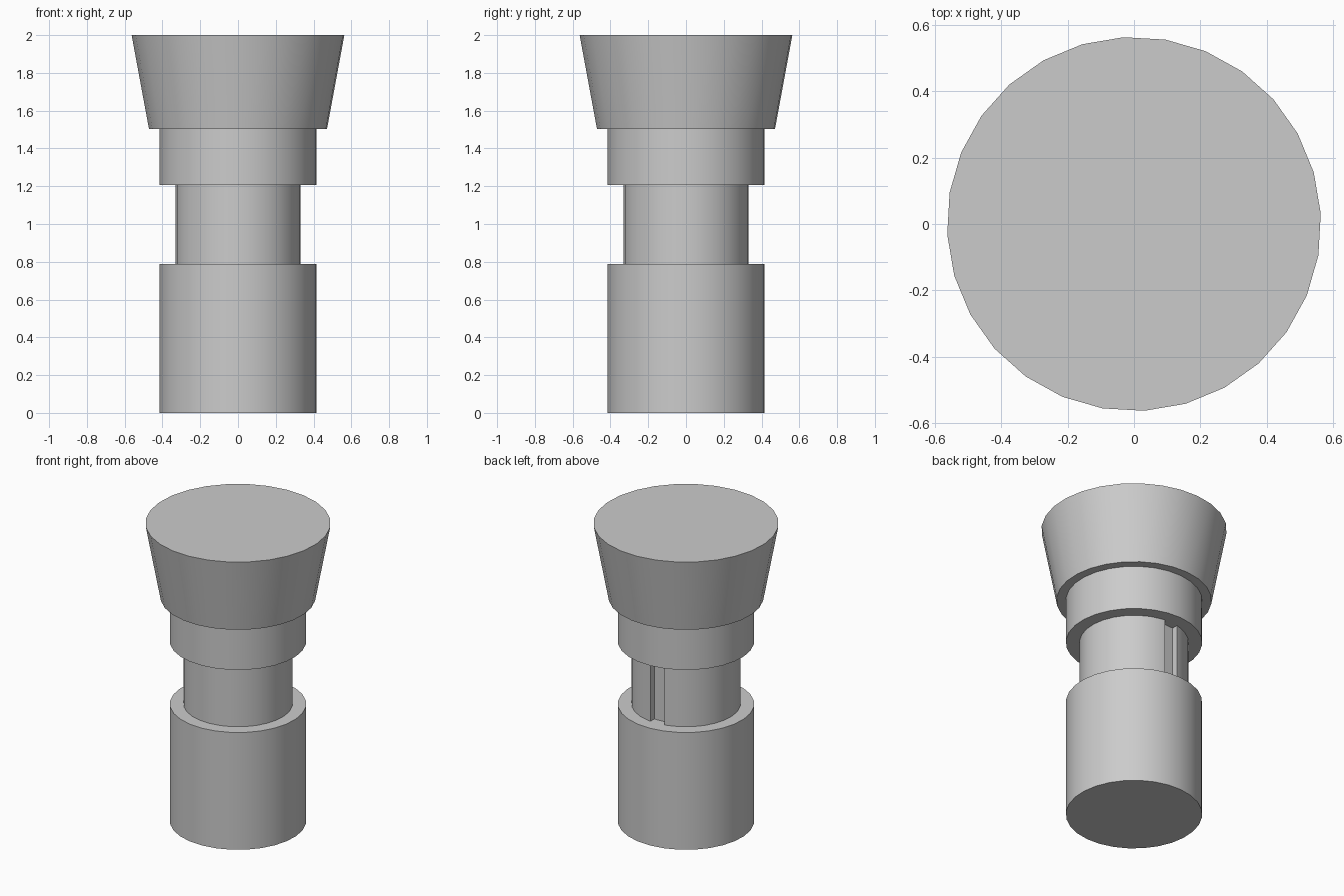
import bpy
import math

SIDES = 28
PHASE = math.radians(3.2)

cube = bpy.data.objects.get("Cube")
if cube:
    bpy.data.objects.remove(cube, do_unlink=True)

# One plain grey for every part
grey = bpy.data.materials.new("plain_grey")
grey.use_nodes = True
colour = (0.6, 0.6, 0.6, 1)
grey.diffuse_color = colour
grey.node_tree.nodes["Principled BSDF"].inputs["Base Color"].default_value = colour


def ring(radius):
    """Round cross-section as (x, y) points."""
    angles = [PHASE + math.tau * i / SIDES for i in range(SIDES)]
    return [(radius * math.cos(a), radius * math.sin(a)) for a in angles]


def prism(name, lower, upper, z0, z1):
    """Closed solid between two matching cross-sections."""
    n = len(lower)
    verts = [(x, y, z0) for x, y in lower] + [(x, y, z1) for x, y in upper]
    faces = [(i, (i + 1) % n, n + (i + 1) % n, n + i) for i in range(n)]
    faces += [tuple(reversed(range(n))), tuple(range(n, 2 * n))]
    mesh = bpy.data.meshes.new(name)
    mesh.from_pydata(verts, [], faces)
    mesh.materials.append(grey)
    obj = bpy.data.objects.new(name, mesh)
    bpy.context.collection.objects.link(obj)
    bpy.ops.object.select_all(action="DESELECT")
    obj.select_set(True)
    bpy.context.view_layer.objects.active = obj
    bpy.ops.object.shade_smooth_by_angle(angle=math.radians(30))
    return obj


def grooved_ring(radius, depth, centre, half_width):
    """Round cross-section with one narrow vertical groove."""
    points = []
    for x, y in ring(radius):
        if y < 0 or abs(x - centre) > half_width + 0.02:
            points.append((x, y))
        elif abs(x - centre) < half_width:
            # Replace the point inside the groove by its four corners
            for side, inset in ((1, 0), (1, depth), (-1, depth), (-1, 0)):
                px = centre + side * half_width
                points.append((px, math.sqrt(radius ** 2 - px ** 2) - inset))
    return points


# Stepped body with a flared head
prism("base", ring(0.415), ring(0.415), 0, 0.787)
neck = grooved_ring(0.332, 0.04, -0.018, 0.05)
prism("neck", neck, neck, 0.787, 1.207)
prism("collar", ring(0.415), ring(0.415), 1.207, 1.503)
prism("flared_head", ring(0.472), ring(0.564), 1.503, 2)
